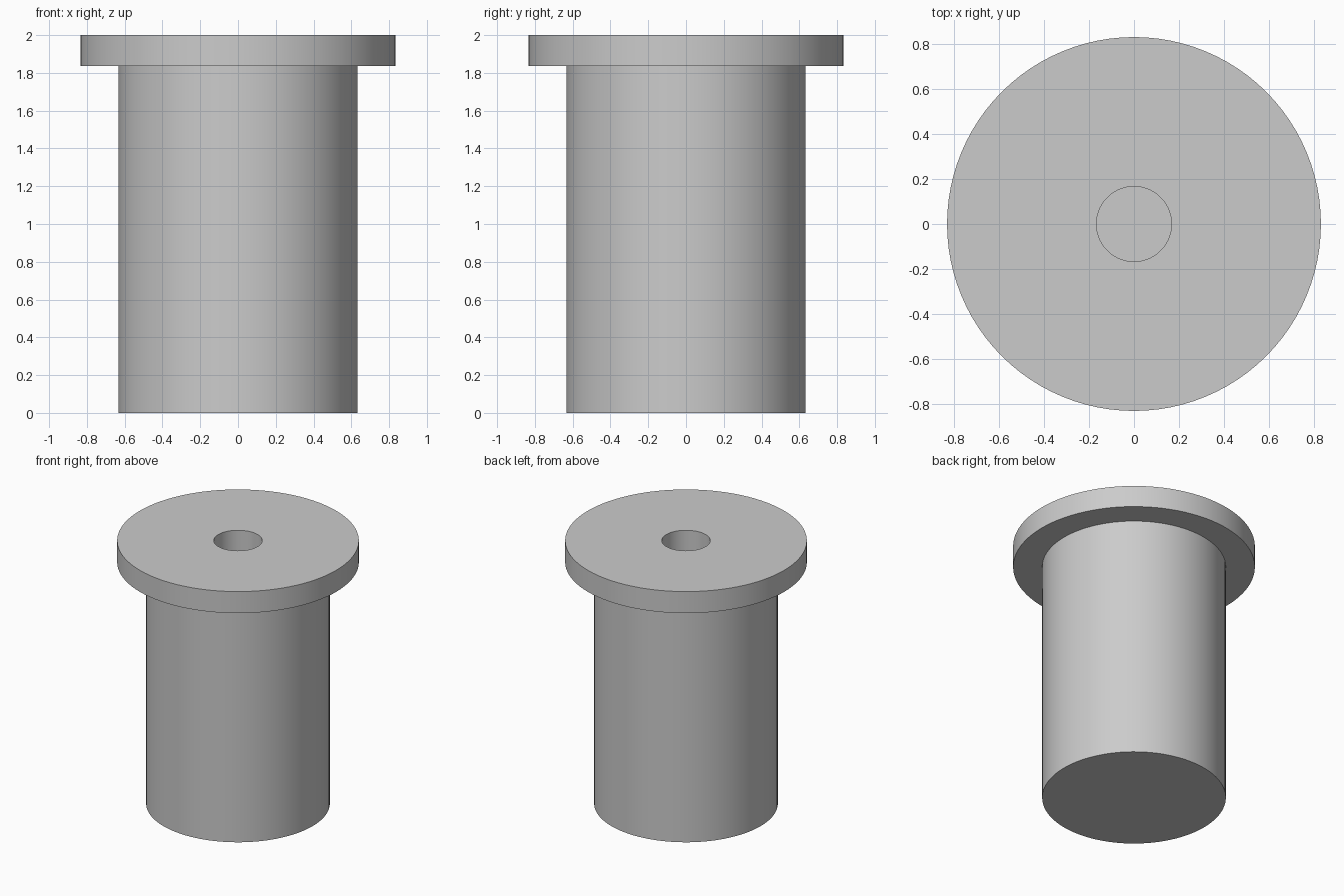
import bpy, bmesh, math

cube = bpy.data.objects.get("Cube")
if cube:
    bpy.data.objects.remove(cube, do_unlink=True)

SEGMENTS = 96

grey = bpy.data.materials.new("plain grey")
grey.use_nodes = True
colour = (0.6, 0.6, 0.6, 1)
grey.diffuse_color = colour
grey.node_tree.nodes["Principled BSDF"].inputs["Base Color"].default_value = colour

# Half section of the flanged plug, from the base centre to the bore floor
body_r, flange_r, bore_r = 0.633, 0.833, 0.167
height, flange_z, bore_z = 2.0, 1.836, 1.0
profile = [(0, 0), (body_r, 0), (body_r, flange_z), (flange_r, flange_z),
           (flange_r, height), (bore_r, height), (bore_r, bore_z), (0, bore_z)]

# Revolve the section around the vertical axis
bm = bmesh.new()
verts = [bm.verts.new((r, 0, z)) for r, z in profile]
edges = [bm.edges.new(pair) for pair in zip(verts, verts[1:])]
bmesh.ops.spin(bm, geom=verts + edges, cent=(0, 0, 0), axis=(0, 0, 1),
               angle=math.tau, steps=SEGMENTS, use_duplicate=False)
bmesh.ops.remove_doubles(bm, verts=bm.verts, dist=0.0001)
bmesh.ops.recalc_face_normals(bm, faces=bm.faces)
mesh = bpy.data.meshes.new("flanged_plug")
bm.to_mesh(mesh)
bm.free()
mesh.materials.append(grey)

plug = bpy.data.objects.new("flanged_plug", mesh)
bpy.context.collection.objects.link(plug)

# Smooth round walls, crisp rims
bpy.ops.object.select_all(action='DESELECT')
plug.select_set(True)
bpy.context.view_layer.objects.active = plug
bpy.ops.object.shade_smooth_by_angle(angle=math.radians(30))
